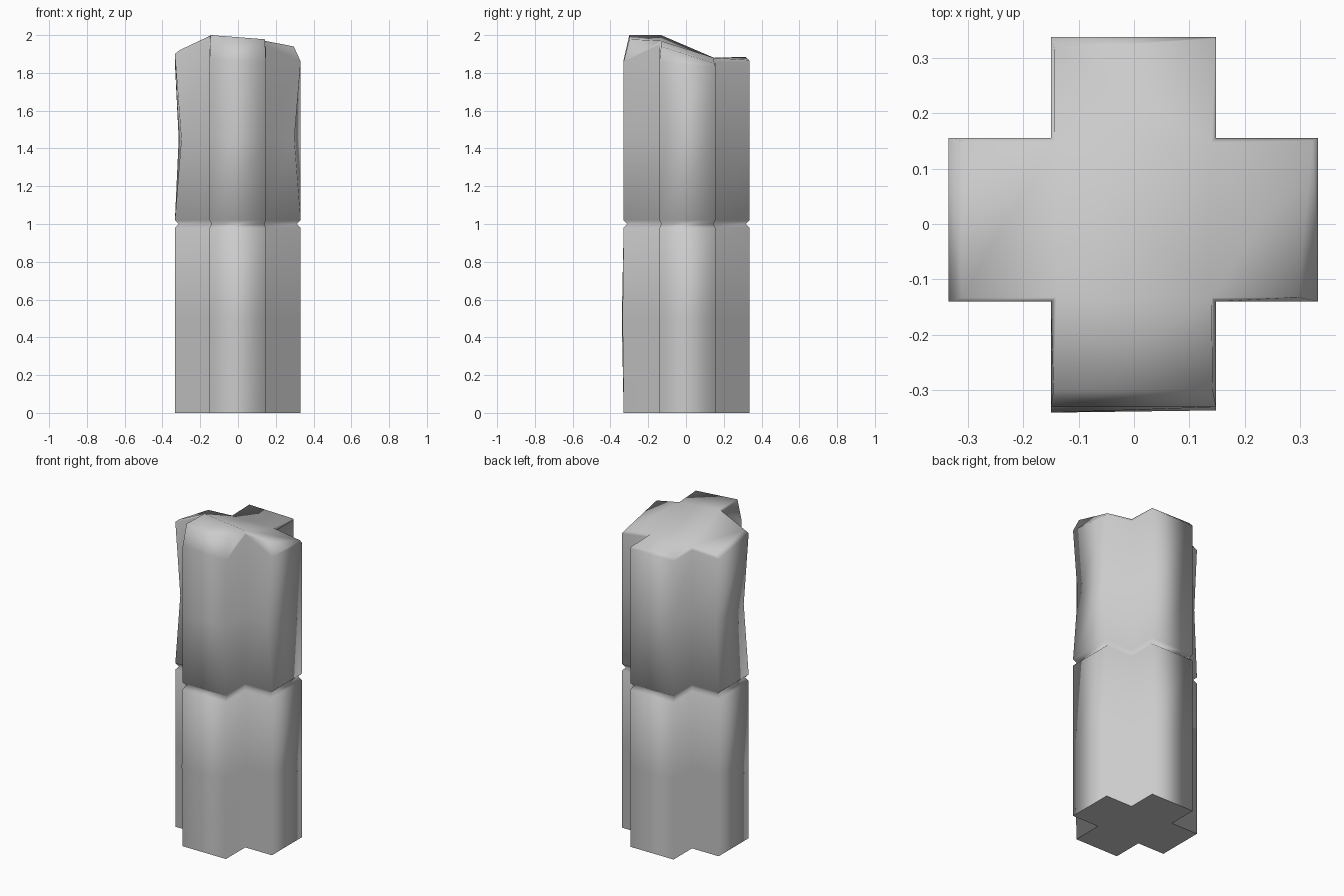
import bpy, bmesh

if "Cube" in bpy.data.objects:
    bpy.data.objects.remove(bpy.data.objects["Cube"])

# Plus-shaped outline, counter-clockwise from the front arm's left corner
PLUS = [(-.15, -.33), (.148, -.33), (.148, -.14), (.332, -.14), (.332, .155), (.148, .155),
        (.148, .337), (-.15, .337), (-.15, .155), (-.334, .155), (-.334, -.14), (-.15, -.14)]
CAPS = [(0, 1, 2, 11), (2, 3, 4, 5), (5, 6, 7, 8), (8, 9, 10, 11), (2, 5, 8, 11)]


def level(z, scale=1.0, shift=None):
    """One outline at height z, with individual corners nudged for a worn look."""
    pts = [[x * scale, y * scale, z] for x, y in PLUS]
    for i, (dx, dy) in (shift or {}).items():
        pts[i][0] += dx
        pts[i][1] += dy
    return pts


# Uneven broken top: shoulder heights, then the inset top outline
shoulder_z = [1.87, 1.86, 1.95, 1.86, 1.835, 1.86, 1.86, 1.86, 1.86, 1.85, 1.90, 1.98]
shoulder = [(x, y, z) for (x, y), z in zip(PLUS, shoulder_z)]
crown = [(-.145, -.30, 2.0), (.142, -.30, 1.978), (.14, -.133, 1.97), (.295, -.132, 1.94),
         (.322, .15, 1.85), (.14, .147, 1.88), (.146, .334, 1.868), (-.143, .315, 1.885),
         (-.143, .148, 1.88), (-.31, .15, 1.87), (-.31, -.133, 1.92), (-.14, -.132, 2.0)]

rings = [
    level(0),
    level(.5, shift={0: (0, -.01), 1: (0, -.006)}),
    level(.98),
    level(1.0, .94),                                   # joint between the blocks
    level(1.02),
    level(1.45, shift={10: (.034, 0), 9: (.02, 0), 3: (-.034, 0)}),
    shoulder,
    crown,
]

# Loft the pillar and close both ends
bm = bmesh.new()
rows = [[bm.verts.new(p) for p in ring] for ring in rings]
n = len(PLUS)
for low, high in zip(rows, rows[1:]):
    for i in range(n):
        j = (i + 1) % n
        bm.faces.new((low[i], low[j], high[j], high[i]))
for f in bm.faces:
    f.smooth = True
for q in CAPS:
    bm.faces.new([rows[-1][i] for i in q]).smooth = True
    bm.faces.new([rows[0][i] for i in reversed(q)])

# Crisp rim around the base
for i in range(n):
    bm.edges.get((rows[0][i], rows[0][(i + 1) % n])).smooth = False

mesh = bpy.data.meshes.new("stone_pillar")
bm.to_mesh(mesh)
bm.free()
bpy.context.collection.objects.link(bpy.data.objects.new("stone_pillar", mesh))
